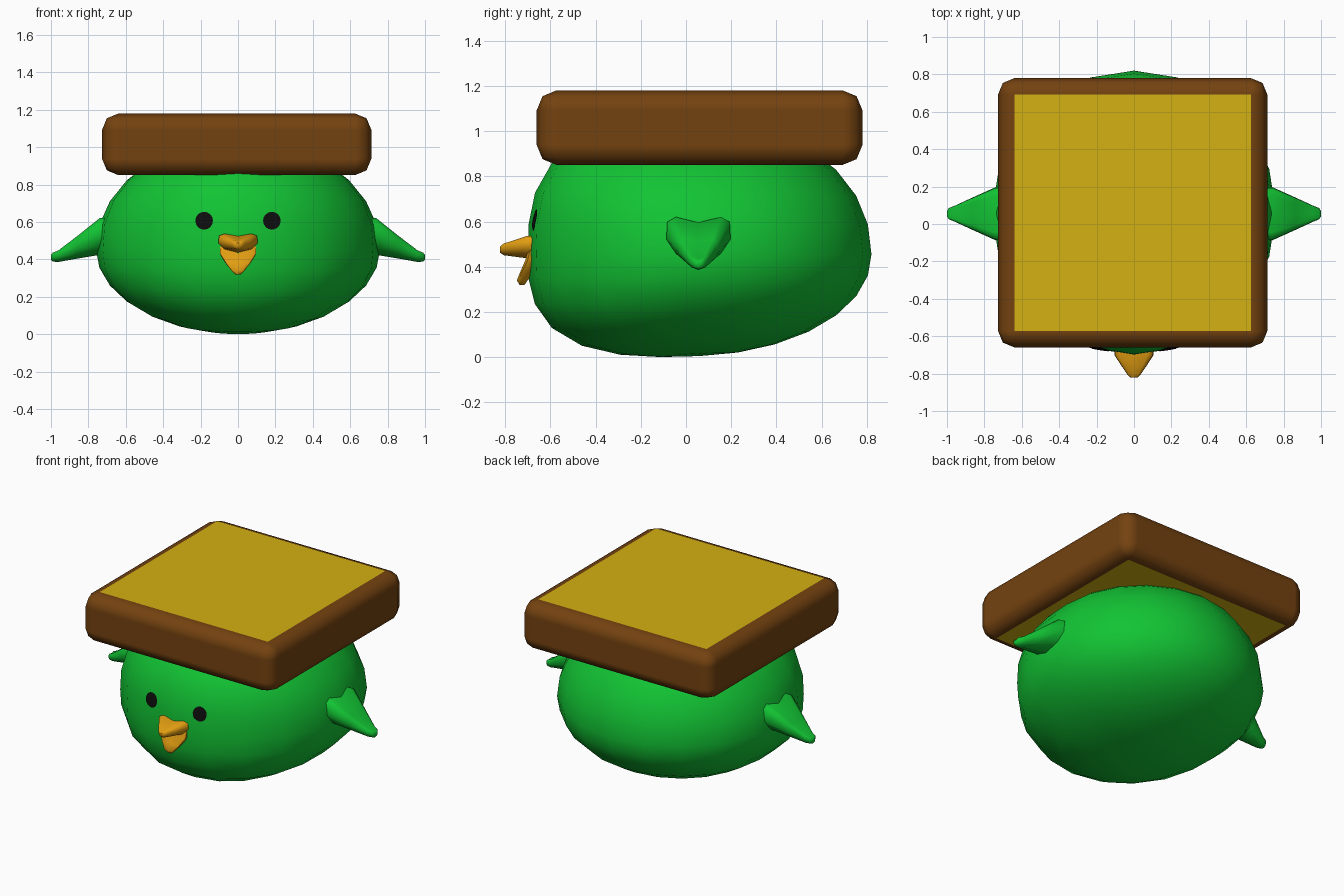
import bpy, bmesh, math
from mathutils import Vector
from mathutils.bvhtree import BVHTree

default = bpy.data.objects.get("Cube")
if default:
    bpy.data.objects.remove(default)


def material(name, r, g, b):
    m = bpy.data.materials.new(name)
    m.use_nodes = True
    m.diffuse_color = (r, g, b, 1)
    bsdf = m.node_tree.nodes["Principled BSDF"]
    bsdf.inputs["Base Color"].default_value = (r, g, b, 1)
    bsdf.inputs["Roughness"].default_value = 0.7
    return m


GREEN = material("leaf_green", 0.006, 0.55, 0.034)
BROWN = material("crust_brown", 0.175, 0.055, 0.005)
YELLOW = material("bread_yellow", 0.66, 0.44, 0.006)
ORANGE = material("beak_orange", 0.76, 0.34, 0.006)
BLACK = material("eye_black", 0.004, 0.004, 0.004)


def finish(name, bm, *mats, angle=None):
    mesh = bpy.data.meshes.new(name)
    bm.to_mesh(mesh)
    bm.free()
    obj = bpy.data.objects.new(name, mesh)
    bpy.context.collection.objects.link(obj)
    for m in mats:
        mesh.materials.append(m)
    mesh.polygons.foreach_set("use_smooth", [True] * len(mesh.polygons))
    if angle:
        bpy.ops.object.select_all(action="DESELECT")
        obj.select_set(True)
        bpy.context.view_layer.objects.active = obj
        bpy.ops.object.shade_smooth_by_angle(angle=math.radians(angle))
    return obj


def loft(name, section, rings, place, mat):
    """Skin a unit section through rings of (along, half width, centre, half height)."""
    bm = bmesh.new()
    loops = [[bm.verts.new(place(t, u * w, c + v * h)) for u, v in section]
             for t, w, c, h in rings]
    n = len(section)
    for a, b in zip(loops, loops[1:]):
        for i in range(n):
            j = (i + 1) % n
            bm.faces.new((a[i], a[j], b[j], b[i]))
    bm.faces.new(loops[0])
    bm.faces.new(loops[-1])
    bmesh.ops.recalc_face_normals(bm, faces=bm.faces)
    return finish(name, bm, mat, angle=60)


# Body: egg shape, fuller at the front, belly rising to the back
CY, CZ = 0.06, 0.455
bm = bmesh.new()
bmesh.ops.create_uvsphere(bm, u_segments=20, v_segments=14, radius=1)
for v in bm.verts:
    x, y, z = v.co
    n = 2.8 if y < 0 else 2.1
    k = math.sqrt(x * x + (abs(y) ** n + abs(z) ** n) ** (2 / n))
    x, y, z = v.co / k
    height = 0.59 if z > 0 else 0.45
    lift = 0.03 * y if z < 0 else 0
    v.co = (x * 0.76, CY + y * 0.76, CZ + z * height + lift * abs(z))
surface = BVHTree.FromBMesh(bm)
finish("body", bm, GREEN)

# Square slab on the head: rounded brown rim, flat yellow top and bottom
bm = bmesh.new()
bmesh.ops.create_cube(bm, size=1)
for v in bm.verts:
    v.co = Vector((v.co.x * 1.44 - 0.007, v.co.y * 1.44 + 0.06, v.co.z * 0.33 + 1.015))
for f in bm.faces:
    f.material_index = 1 if abs(f.normal.z) > 0.5 else 0
slab = finish("head_slab", bm, BROWN, YELLOW)
bevel = slab.modifiers.new("rim", "BEVEL")
bevel.width = 0.088
bevel.segments = 2
bevel.material = 0
bevel.harden_normals = True

# Wings: notched top edge, tapering out and down to a blunt tip
wing_section = [(-0.97, 0.78), (-0.7, 1), (0, 0.75), (0.7, 1), (0.97, 0.78),
                (1, 0), (0.7, -0.65), (0, -1), (-0.7, -0.65), (-1, 0)]
wing_rings = [(0.62, 0.142, 0.522, 0.098), (0.74, 0.142, 0.522, 0.098),
              (0.86, 0.088, 0.464, 0.06), (0.96, 0.042, 0.417, 0.031),
              (0.99, 0.03, 0.412, 0.024), (1.0, 0.014, 0.411, 0.012)]
for side, label in ((1, "left"), (-1, "right")):
    loft(label + "_wing", wing_section, wing_rings,
         lambda t, a, b: (side * t, 0.055 + a, b), GREEN)

# Beak: upper half points forward, lower half hangs down
upper_rings = [(0.60, 0.105, 0.487, 0.05), (0.70, 0.105, 0.487, 0.05),
               (0.76, 0.066, 0.481, 0.036), (0.805, 0.035, 0.477, 0.026),
               (0.822, 0.018, 0.476, 0.014)]
loft("upper_beak", wing_section, upper_rings, lambda t, a, b: (a, -t, b), ORANGE)
lower_rings = [(0.47, 0.1, 0.655, 0.045), (0.43, 0.098, 0.665, 0.045),
               (0.38, 0.066, 0.698, 0.034), (0.34, 0.036, 0.724, 0.024),
               (0.32, 0.015, 0.725, 0.011)]
loft("lower_beak", wing_section, lower_rings, lambda t, a, b: (a, -b, t), ORANGE)

# Eyes: thin discs laid onto the face
for side, label in ((1, "left"), (-1, "right")):
    bm = bmesh.new()
    bmesh.ops.create_circle(bm, cap_ends=True, segments=16, radius=0.047)
    bmesh.ops.poke(bm, faces=bm.faces)
    for v in bm.verts:
        start = Vector((side * 0.18 + v.co.x, -2, 0.605 + v.co.y))
        hit, normal, _, _ = surface.ray_cast(start, Vector((0, 1, 0)))
        v.co = hit + normal * 0.007
    bmesh.ops.recalc_face_normals(bm, faces=bm.faces)
    for f in bm.faces:
        if f.normal.y > 0:
            f.normal_flip()
    finish(label + "_eye", bm, BLACK)
